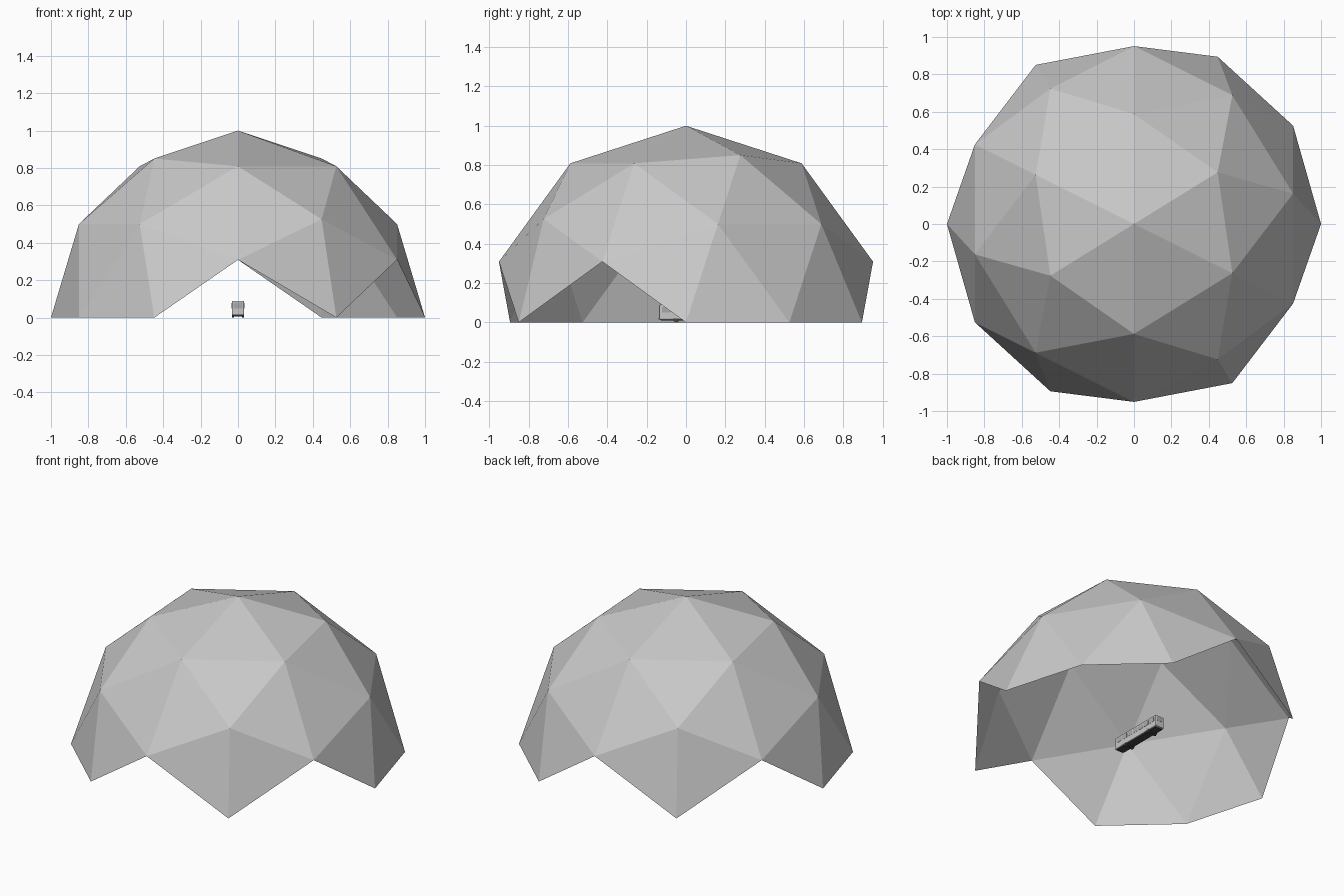
import bpy, bmesh, math
from mathutils import Vector, Matrix

if "Cube" in bpy.data.objects:
    bpy.data.objects.remove(bpy.data.objects["Cube"])


def material(name, v):
    m = bpy.data.materials.new(name)
    m.diffuse_color = (v, v, v, 1)
    m.use_nodes = True
    m.node_tree.nodes["Principled BSDF"].inputs["Base Color"].default_value = m.diffuse_color
    return m


GREY = material("light_grey", 0.58)
GLASS = material("window_grey", 0.4)
DARK = material("dark_rubber", 0.06)


def finish(bm, name, mat):
    me = bpy.data.meshes.new(name)
    bm.to_mesh(me)
    bm.free()
    me.materials.append(mat)
    ob = bpy.data.objects.new(name, me)
    bpy.context.collection.objects.link(ob)
    return ob


def box(name, lo, hi, mat, bevel=0.0):
    lo, hi = Vector(lo), Vector(hi)
    bm = bmesh.new()
    bmesh.ops.create_cube(bm, size=1)
    for v in bm.verts:
        v.co = Vector([(lo[i] + hi[i]) / 2 + v.co[i] * (hi[i] - lo[i]) for i in range(3)])
    if bevel:
        bmesh.ops.bevel(bm, geom=bm.edges[:], offset=bevel, segments=2,
                        profile=0.5, affect='EDGES')
    return finish(bm, name, mat)


def wheel(name, x, y, r=0.016, width=0.012):
    bm = bmesh.new()
    bmesh.ops.create_cone(bm, cap_ends=True, segments=16, radius1=r, radius2=r, depth=width,
                          matrix=Matrix.Translation((x, y, r)) @ Matrix.Rotation(math.pi / 2, 4, 'Y'))
    return finish(bm, name, DARK)


# Geodesic dome shell: icosahedron corners plus edge midpoints pushed to the sphere
phi = (1 + 5 ** 0.5) / 2
corners = []
for a in (-1, 1):
    for b in (-phi, phi):
        corners += [Vector(p).normalized() for p in ((a, 0, b), (0, b, a), (b, a, 0))]
points = corners[:]
for i, p in enumerate(corners):
    for q in corners[i + 1:]:
        if (p - q).length < 1.1:
            points.append((p + q).normalized())
turn = Matrix.Rotation(math.atan(1 / phi), 3, 'Z')
bm = bmesh.new()
for p in points:
    bm.verts.new(turn @ p)
bmesh.ops.convex_hull(bm, input=bm.verts[:])
# Keep only whole triangles above ground, which leaves the zigzag openings
low = [v for v in bm.verts if v.co.z < -0.01]
bmesh.ops.delete(bm, geom=low, context='VERTS')
finish(bm, "dome_shell", GREY)

# Small bus parked inside, front towards -y
Y0, Y1, W = -0.137, 0.24, 0.033
box("bus_body", (-W, Y0, 0.013), (W, Y1, 0.09), GREY, 0.006)
box("bus_underside", (-W + 0.006, Y0 + 0.01, 0.009), (W - 0.006, Y1 - 0.01, 0.014), DARK)

# Windscreen and rear window
box("windscreen", (-0.023, Y0 - 0.001, 0.05), (0.023, Y0 + 0.002, 0.08), GLASS)
box("rear_window", (-0.022, Y1 - 0.002, 0.055), (0.022, Y1 + 0.001, 0.08), GLASS)

# Bumpers
for name, y in (("front_bumper", Y0), ("rear_bumper", Y1)):
    box(name, (-0.028, y - 0.002, 0.014), (0.028, y + 0.002, 0.022), GREY)

# Side windows, wheels and axles
for side, s in (("left", -1), ("right", 1)):
    for i in range(7):
        y = Y0 + 0.016 + i * 0.05
        xs = sorted((s * (W - 0.002), s * (W + 0.001)))
        box(f"{side}_window_{i + 1}", (xs[0], y, 0.05), (xs[1], y + 0.044, 0.078), GLASS)
    wheel(f"{side}_front_wheel", s * 0.027, -0.05)
    wheel(f"{side}_rear_wheel", s * 0.027, 0.16)
for name, y in (("front_axle", -0.05), ("rear_axle", 0.16)):
    box(name, (-0.025, y - 0.003, 0.005), (0.025, y + 0.003, 0.011), DARK)
